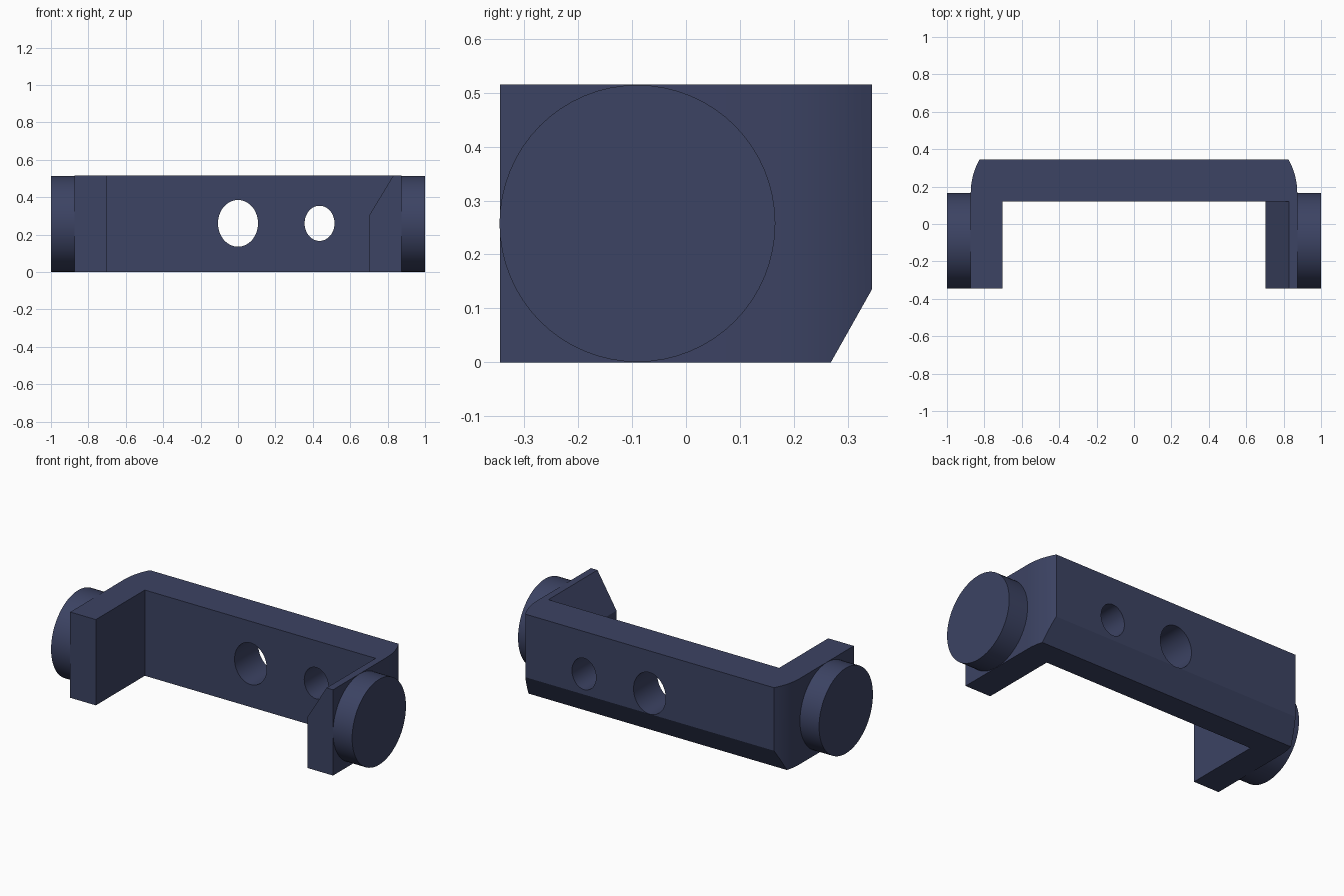
import bpy, bmesh, math
from mathutils import Vector

if "Cube" in bpy.data.objects:
    bpy.data.objects.remove(bpy.data.objects["Cube"])

H = 0.515          # overall height
BACK = 0.345       # half depth
blue = bpy.data.materials.new("dark_blue")
blue.diffuse_color = (0.045, 0.056, 0.125, 1)
blue.use_nodes = True
blue.node_tree.nodes["Principled BSDF"].inputs["Base Color"].default_value = blue.diffuse_color


def prism(name, points, offset):
    """Extrude a closed 3D outline along an offset vector."""
    bm = bmesh.new()
    face = bm.faces.new([bm.verts.new(p) for p in points])
    ext = bmesh.ops.extrude_face_region(bm, geom=[face])
    verts = [v for v in ext["geom"] if isinstance(v, bmesh.types.BMVert)]
    bmesh.ops.translate(bm, vec=Vector(offset), verts=verts)
    bmesh.ops.recalc_face_normals(bm, faces=bm.faces[:])
    mesh = bpy.data.meshes.new(name)
    bm.to_mesh(mesh)
    bm.free()
    obj = bpy.data.objects.new(name, mesh)
    bpy.context.collection.objects.link(obj)
    return obj


def ellipse(ra, rb, n=64):
    return [(ra * math.cos(2 * math.pi * i / n), rb * math.sin(2 * math.pi * i / n))
            for i in range(n)]


def select(obj):
    bpy.ops.object.select_all(action="DESELECT")
    obj.select_set(True)
    bpy.context.view_layer.objects.active = obj


def cut(obj, cutter):
    cutter.hide_render = True
    mod = obj.modifiers.new("cut", "BOOLEAN")
    mod.operation, mod.solver, mod.object = "DIFFERENCE", "EXACT", cutter
    select(obj)
    bpy.ops.object.modifier_apply(modifier=mod.name)
    bpy.data.objects.remove(cutter)


def finish(obj):
    obj.data.materials.clear()
    obj.data.materials.append(blue)
    select(obj)
    bpy.ops.object.shade_smooth_by_angle(angle=math.radians(12))


# U-shaped bracket with curved rear corners
half = [(0.703, 0.12), (0.703, -BACK), (0.873, -BACK)]
R, end = 0.368, math.asin(0.18 / 0.368)
for i in range(9):
    a = end * i / 8
    half.append((0.873 - R * (1 - math.cos(a)), 0.165 + R * math.sin(a)))
plan = half + [(-x, y) for x, y in reversed(half)]
bracket = prism("bracket", [(x, y, 0) for x, y in plan], (0, 0, H))

# Chamfer along the lower rear edge
cut(bracket, prism("rear_chamfer_cutter",
                   [(-1, 0.212, -0.1), (-1, 0.40, 0.234), (-1, 0.40, -0.1)], (2, 0, 0)))

# Sloped cut on the inside of the right arm
cut(bracket, prism("arm_slope_cutter",
                   [(0.66, -0.4, 0.234), (0.86, -0.4, 0.565), (0.66, -0.4, 0.565)],
                   (0, 0.52, 0)))

# Two through holes in the crossbar
for cx, rx, rz in ((0, 0.107, 0.125), (0.436, 0.08, 0.094)):
    cut(bracket, prism("hole_cutter",
                       [(cx + a, 0, 0.26 + b) for a, b in ellipse(rx, rz)], (0, 0.5, 0)))
finish(bracket)

# Round pivot discs on the outer sides
for side, s in (("left", -1), ("right", 1)):
    disc = prism(side + "_disc",
                 [(s * 0.872, -0.09 + a, 0.2575 + b) for a, b in ellipse(0.2555, 0.2565)],
                 (s * 0.128, 0, 0))
    finish(disc)
